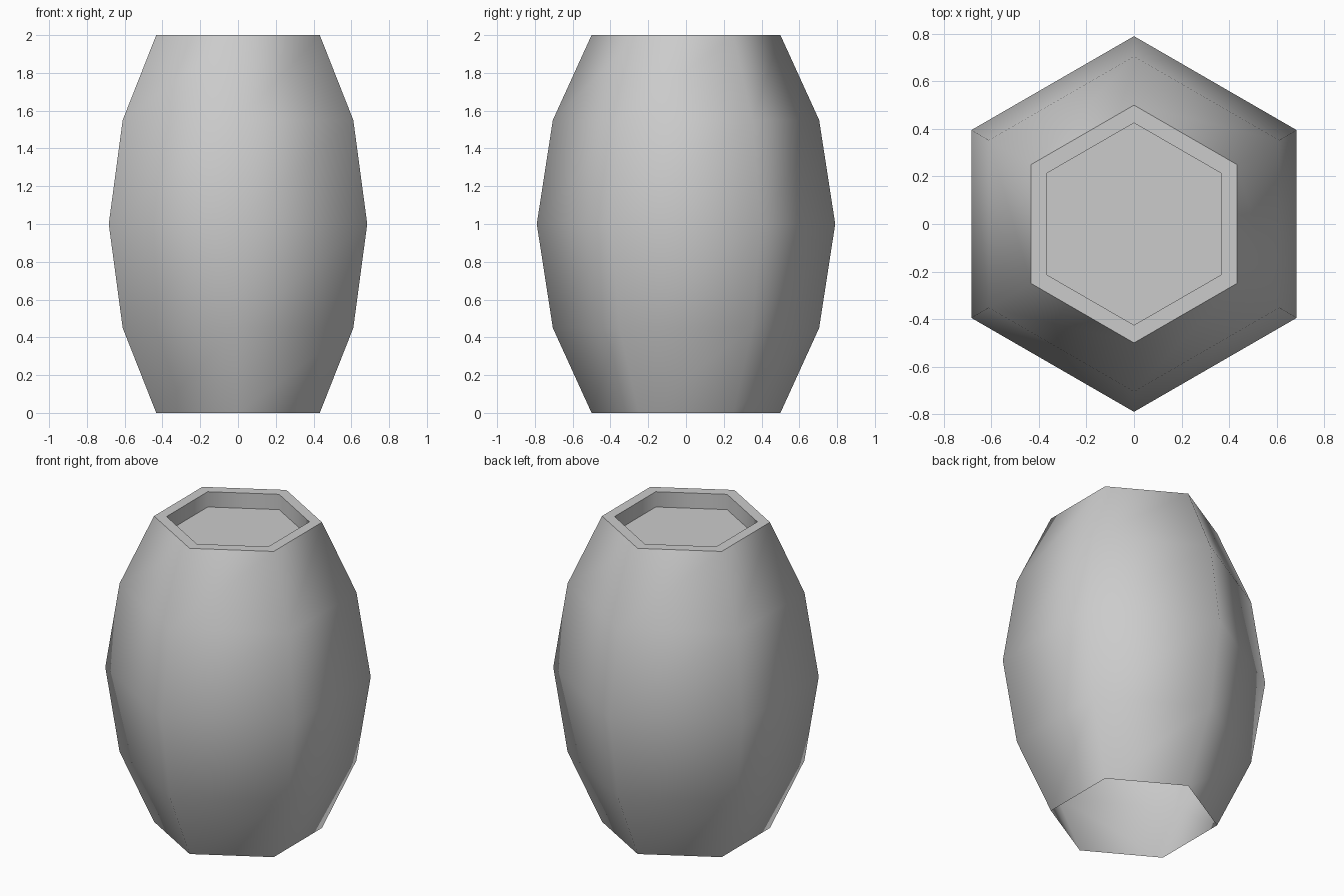
import bpy, bmesh
from math import cos, sin, pi, radians

cube = bpy.data.objects.get("Cube")
if cube:
    bpy.data.objects.remove(cube, do_unlink=True)

SIDES = 6
# Radius and height, from the open foot up the staves, over the rim, down to the lid
PROFILE = [(0.5, 0), (0.705, 0.45), (0.79, 1), (0.705, 1.55),
           (0.5, 2), (0.425, 2), (0.425, 1.9)]

gray = bpy.data.materials.new("plain gray")
gray.use_nodes = True
color = (0.6, 0.6, 0.6, 1)
gray.diffuse_color = color
gray.node_tree.nodes["Principled BSDF"].inputs["Base Color"].default_value = color

# Six-sided barrel shell, a corner facing the front
bm = bmesh.new()
rings = []
for radius, height in PROFILE:
    angles = [pi / 2 + 2 * pi * i / SIDES for i in range(SIDES)]
    rings.append([bm.verts.new((radius * cos(a), radius * sin(a), height)) for a in angles])
for low, high in zip(rings, rings[1:]):
    for i in range(SIDES):
        j = (i + 1) % SIDES
        bm.faces.new((low[i], low[j], high[j], high[i]))

# Sunken lid
bm.faces.new(rings[-1])

mesh = bpy.data.meshes.new("barrel")
bm.to_mesh(mesh)
bm.free()
mesh.materials.append(gray)
barrel = bpy.data.objects.new("barrel", mesh)
bpy.context.collection.objects.link(barrel)

# Round shading on the staves, crisp rim
bpy.ops.object.select_all(action='DESELECT')
barrel.select_set(True)
bpy.context.view_layer.objects.active = barrel
bpy.ops.object.shade_smooth_by_angle(angle=radians(65))
